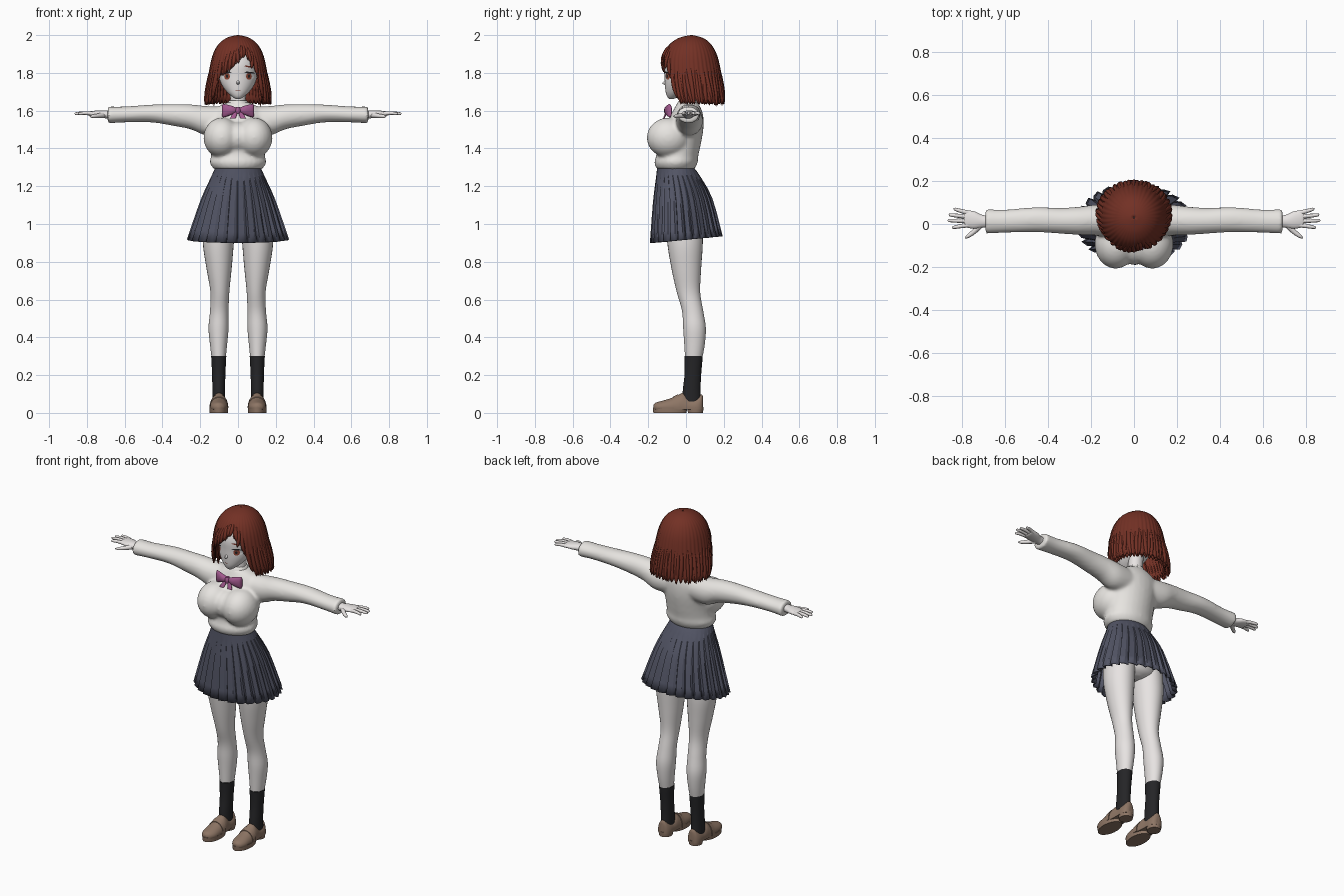
import bpy, bmesh, math, random
from mathutils import Matrix
from mathutils.bvhtree import BVHTree

random.seed(4)
cube = bpy.data.objects.get("Cube")
if cube:
    bpy.data.objects.remove(cube)


def material(name, r, g, b):
    m = bpy.data.materials.new(name)
    m.use_nodes = True
    m.diffuse_color = (r, g, b, 1)
    m.node_tree.nodes["Principled BSDF"].inputs["Base Color"].default_value = (r, g, b, 1)
    return m


SKIN = material("skin", .80, .77, .76)
KNIT = material("cream knit", .80, .78, .75)
HAIR = material("auburn hair", .17, .03, .018)
CLOTH = material("slate cloth", .085, .09, .13)
BLACK = material("black", .018, .018, .02)
LEATHER = material("tan leather", .27, .18, .13)
RIBBON = material("mauve ribbon", .36, .10, .27)
IRIS = material("red brown iris", .30, .07, .04)
WHITE = material("eye white", .85, .85, .85)


def smooth(rows, steps=4):
    """Catmull-Rom interpolation of a list of tuples."""
    out = []
    for i in range(len(rows) - 1):
        quad = [rows[max(i - 1, 0)], rows[i], rows[i + 1], rows[min(i + 2, len(rows) - 1)]]
        for k in range(steps):
            t = k / steps
            out.append(tuple(b + .5 * t * (c - a + t * (2*a - 5*b + 4*c - d + t * (3*(b - c) + d - a)))
                             for a, b, c, d in zip(*quad)))
    return out + [rows[-1]]


def lookup(table, key):
    """Linear interpolation of a table whose first column ascends."""
    for lo, hi in zip(table, table[1:]):
        if key <= hi[0]:
            t = max(0, (key - lo[0]) / (hi[0] - lo[0]))
            return [a + t * (b - a) for a, b in zip(lo[1:], hi[1:])]
    return list(table[-1][1:])


def add_loft(bm, rings, axis="z", s=1, n=28, floor=None, steps=4):
    """Rings are (position on axis, centre u, centre v, radius u, radius v)."""
    loops = []
    for t, u, v, a, b in smooth(rings, steps):
        loop = []
        for k in range(n):
            w = math.tau * k / n
            p, q = u + a * math.cos(w), v + b * math.sin(w)
            x, y, z = {"z": (p, q, t), "x": (t, p, q), "y": (p, t, q)}[axis]
            loop.append(bm.verts.new((x * s, y, z if floor is None else max(z, floor))))
        loops.append(loop)
    for a, b in zip(loops, loops[1:]):
        for k in range(n):
            bm.faces.new((a[k], a[k - 1], b[k - 1], b[k]))
    bm.faces.new(loops[0])
    bm.faces.new(loops[-1])


def finish(name, bm, mat, angle=45):
    bmesh.ops.recalc_face_normals(bm, faces=bm.faces)
    mesh = bpy.data.meshes.new(name)
    bm.to_mesh(mesh)
    bm.free()
    mesh.materials.append(mat)
    mesh.shade_smooth()
    mesh.set_sharp_from_angle(angle=math.radians(angle))
    ob = bpy.data.objects.new(name, mesh)
    bpy.context.collection.objects.link(ob)
    return ob


def loft(name, rings, mat, **kw):
    bm = bmesh.new()
    add_loft(bm, rings, **kw)
    return finish(name, bm, mat)


def tubes(name, paths, mat):
    """Tapered tubes through (x, y, z, radius) points."""
    cu = bpy.data.curves.new(name, "CURVE")
    cu.dimensions, cu.bevel_depth, cu.bevel_resolution, cu.use_fill_caps = "3D", 1, 2, True
    for path in paths:
        pts = smooth(path, 3)
        sp = cu.splines.new("POLY")
        sp.points.add(len(pts) - 1)
        for p, (x, y, z, r) in zip(sp.points, pts):
            p.co, p.radius = (x, y, z, 1), r
        sp.use_smooth = True
    cu.materials.append(mat)
    ob = bpy.data.objects.new(name, cu)
    bpy.context.collection.objects.link(ob)


def body(rows):
    """Turn (z, half width, front y, back y) rows into loft rings."""
    return [(z, 0, (f + b) / 2, rx, (b - f) / 2) for z, rx, f, b in rows]


# Sweater: torso, bust and sleeves fused into one soft surface
bm = bmesh.new()
add_loft(bm, body([(1.29, .128, -.155, .045), (1.325, .15, -.168, .062), (1.36, .143, -.158, .065),
                   (1.42, .142, -.15, .078), (1.5, .148, -.125, .092), (1.57, .15, -.085, .092),
                   (1.615, .115, -.06, .078), (1.645, .055, -.045, .06)]))
for s in (1, -1):
    add_loft(bm, [(.07, .012, 1.545, .07, .075), (.17, .018, 1.547, .072, .078), (.25, .015, 1.567, .066, .066),
                  (.34, .015, 1.577, .06, .058), (.46, .02, 1.585, .058, .047), (.6, .013, 1.58, .054, .042),
                  (.69, .012, 1.577, .058, .045)], axis="x", s=s)
for x, y, rx, ry, rz in ((.085, -.093, .098, .115, .106), (-.085, -.093, .098, .115, .106),
                         (0, -.09, .08, .1, .085)):
    bmesh.ops.create_uvsphere(bm, u_segments=24, v_segments=16, radius=1,
                              matrix=Matrix.Translation((x, y, 1.457)) @ Matrix.Diagonal((rx, ry, rz, 1)))
sweater = finish("sweater", bm, KNIT)
mod = sweater.modifiers.new("fuse", "REMESH")
mod.mode, mod.voxel_size, mod.use_smooth_shade = "VOXEL", .009, True
mod = sweater.modifiers.new("soften", "SMOOTH")
mod.factor, mod.iterations = .5, 8
loft("collar", body([(1.615, .062, -.06, .066), (1.65, .05, -.04, .058), (1.655, .044, -.034, .052)]), KNIT)

# Pleated skirt
skirt_rows = smooth([(1.305, .118, -.152, .036, 0), (1.255, .138, -.157, .07, .006),
                     (1.12, .192, -.17, .135, .03), (.90, .258, -.182, .185, .05)], 3)
bm, loops, PLEATS = bmesh.new(), [], 28
for z, rx, f, b, depth in skirt_rows:
    loop = []
    for j in range(PLEATS):
        for frac, off in ((0, 1), (.6, .3), (.88, -1)):
            w = math.tau * (j + frac) / PLEATS
            r = 1 + depth * off
            lift = .035 * (1 - math.cos(w)) / 2 * (1.305 - z) / .4
            loop.append(bm.verts.new((rx * r * math.sin(w),
                                      (f + b) / 2 - (b - f) / 2 * r * math.cos(w), z + lift)))
    loops.append(loop)
for a, b in zip(loops, loops[1:]):
    for k in range(len(a)):
        bm.faces.new((a[k], a[k - 1], b[k - 1], b[k]))
skirt = finish("skirt", bm, CLOTH, 20)
mod = skirt.modifiers.new("thickness", "SOLIDIFY")
mod.thickness, mod.offset = .006, -1

# Hips, legs, socks, shoes and hands
loft("hips", body([(.95, .03, -.03, .05), (.98, .12, -.08, .09), (1.06, .165, -.11, .1),
                   (1.16, .15, -.12, .08), (1.28, .11, -.14, .03)]), SKIN)
for s, side in ((1, "left"), (-1, "right")):
    loft(side + "_leg", [(.28, .102, .04, .036, .044), (.36, .103, .045, .045, .054), (.45, .103, .045, .053, .06),
                         (.54, .099, .035, .049, .056), (.64, .096, .013, .05, .062), (.76, .1, .002, .066, .078),
                         (.9, .104, -.005, .082, .094), (1.05, .095, -.01, .085, .098)], SKIN, s=s)
    loft(side + "_sock", [(.06, .102, .03, .034, .05), (.12, .102, .03, .034, .047), (.2, .102, .036, .035, .044),
                          (.28, .102, .04, .039, .047), (.3, .102, .04, .04, .048)], BLACK, s=s)
    loft(side + "_shoe", [(-.172, .103, .03, .012, .012), (-.16, .103, .03, .03, .024), (-.13, .102, .03, .044, .033),
                          (-.085, .101, .03, .048, .046), (-.045, .101, .03, .046, .062), (-.015, .101, .03, .043, .076),
                          (.02, .101, .03, .041, .052), (.06, .101, .03, .04, .058), (.082, .101, .03, .03, .068),
                          (.09, .101, .03, .015, .055)], LEATHER, axis="y", s=s, floor=.018)
    loft(side + "_shoe_strap", [(-.07, .101, .03, .05, .055), (-.04, .101, .03, .0495, .069)],
         LEATHER, axis="y", s=s, floor=.02)
    loft(side + "_shoe_sole", [(0, .102, -.085, .048, .088), (.028, .102, -.085, .05, .091)], LEATHER, s=s)
    loft(side + "_shoe_heel", [(0, .101, .05, .037, .04), (.03, .101, .05, .041, .043)], LEATHER, s=s)
    loft(side + "_palm", [(.66, .012, 1.578, .03, .026), (.70, .012, 1.58, .029, .021), (.74, .018, 1.583, .04, .018),
                          (.78, .024, 1.584, .04, .013), (.79, .024, 1.584, .034, .008)], SKIN, axis="x", s=s)
    fingers = [[(s * .77, .024 + a, 1.584, .011), (s * (tip + .77) / 2, .024 + (a + b) / 2, 1.587, .0095),
                (s * (tip - .006), .024 + b, 1.584, .007), (s * tip, .024 + b, 1.583, .001)]
               for a, b, tip in ((-.029, -.04, .845), (-.01, -.008, .865), (.01, .018, .86), (.028, .045, .838))]
    fingers.append([(s * .71, 0, 1.577, .016), (s * .74, -.033, 1.573, .012),
                    (s * .77, -.056, 1.57, .009), (s * .785, -.066, 1.57, .002)])
    tubes(side + "_fingers", fingers, SKIN)
    # Ribbon bow
    loft(side + "_bow_loop", [(.004, -.094, 1.602, .012, .012), (.035, -.098, 1.602, .017, .024),
                              (.075, -.088, 1.6, .014, .035), (.084, -.084, 1.6, .008, .03)], RIBBON, axis="x", s=s)
    loft(side + "_bow_tail", [(1.6, .006, -.098, .008, .006), (1.58, .018, -.108, .013, .005),
                              (1.558, .028, -.118, .015, .004)], RIBBON, s=s)
loft("bow_knot", [(1.584, 0, -.102, .011, .011), (1.602, 0, -.102, .014, .015), (1.62, 0, -.1, .011, .011)], RIBBON)

# Head and neck
loft("neck", body([(1.6, .046, -.035, .055), (1.66, .041, -.028, .052), (1.74, .043, -.025, .06)]), SKIN)
bm = bmesh.new()
add_loft(bm, body([(1.662, .012, -.088, -.066), (1.675, .032, -.1, -.035), (1.7, .06, -.108, .01),
                   (1.74, .088, -.112, .06), (1.785, .102, -.113, .1), (1.85, .108, -.113, .12),
                   (1.92, .092, -.085, .115), (1.965, .05, -.03, .08)]), n=40)
face = BVHTree.FromBMesh(bm)
finish("head", bm, SKIN)
loft("nose", [(-.095, 0, 1.752, .013, .02), (-.115, 0, 1.748, .007, .01), (-.126, 0, 1.745, .002, .002)],
     SKIN, axis="y", n=16)


def decal(name, cx, cz, w, h, mat, off, tilt=0, n=20):
    """Thin ellipse laid on the face."""
    bm = bmesh.new()

    def point(x, z):
        hit = face.ray_cast((x, -1, z), (0, 1, 0))[0]
        return bm.verts.new((x, (hit.y if hit else -.05) - off, z))
    mid = point(cx, cz)
    rim = [point(cx + w * math.cos(math.tau * k / n),
                 cz + h * math.sin(math.tau * k / n) + tilt * w * math.cos(math.tau * k / n)) for k in range(n)]
    for k in range(n):
        bm.faces.new((mid, rim[k - 1], rim[k]))
    finish(name, bm, mat)


for s, side in ((1, "left"), (-1, "right")):
    decal(side + "_eye_white", s * .06, 1.782, .025, .019, WHITE, .002)
    decal(side + "_iris", s * .058, 1.782, .015, .018, IRIS, .004)
    decal(side + "_pupil", s * .058, 1.783, .006, .009, BLACK, .006)
    decal(side + "_lash", s * .062, 1.801, .027, .0045, BLACK, .006, -.1 * s)
    decal(side + "_brow", s * .058, 1.833, .024, .004, HAIR, .003, -.15 * s)
decal("mouth", 0, 1.708, .012, .0022, HAIR, .002)

# Hair: clumped shell with a swept fringe, an inner layer and loose locks
SHAPE = smooth([(1.60, .178, -.08, .203), (1.66, .174, -.1, .202), (1.72, .167, -.118, .196), (1.78, .157, -.128, .188),
                (1.84, .147, -.13, .178), (1.9, .132, -.118, .162), (1.95, .105, -.088, .134),
                (1.98, .07, -.048, .1), (1.993, .04, -.012, .066), (2.0, .004, .026, .034)])
HEM = [(-180, 1.635), (-58, 1.635), (-47, 1.68), (-41, 1.765), (-15, 1.82), (13, 1.89),
       (30, 1.855), (42, 1.785), (49, 1.67), (58, 1.635), (180, 1.635)]


def hair_point(phi, z, scale):
    rx, f, b = lookup(SHAPE, z)
    return (scale * rx * math.sin(phi), (f + b) / 2 - scale * (b - f) / 2 * math.cos(phi), z)


def hair_shell(name, size, gap, n=160, levels=18):
    bm, cols = bmesh.new(), []
    for k in range(n):
        phi = math.tau * k / n - math.pi
        clump = abs(math.sin(20 * phi))
        end = lookup(HEM, math.degrees(phi))[0] + .025 * (1 - clump)
        col = []
        for i in range(levels + 1):
            t = i / levels
            col.append(bm.verts.new(hair_point(phi, 2 - (2 - end) * t ** 1.7, size * (1 + .04 * t * (clump - .6)))))
        cols.append(col)
    for k in range(n):
        if abs(360 * (k - .5) / n - 180) >= gap:
            for i in range(levels):
                bm.faces.new((cols[k - 1][i], cols[k][i], cols[k][i + 1], cols[k - 1][i + 1]))
    bmesh.ops.delete(bm, geom=[v for v in bm.verts if not v.link_faces], context="VERTS")
    mod = finish(name, bm, HAIR, 60).modifiers.new("thickness", "SOLIDIFY")
    mod.thickness, mod.offset = .008, -1


hair_shell("hair", 1, 0)
hair_shell("hair_under_layer", .86, 58)
locks = []
for k in range(44):
    deg = -178 + k * 8.1 + random.uniform(-2, 2)
    end = lookup(HEM, deg)[0] - random.uniform(0, .012)
    sway = random.uniform(-.08, .08)
    locks.append([hair_point(math.radians(deg) + sway * t * t, end + .2 * (1 - t) * (2 - end) / .37,
                             .96 + .03 * t) + (r,)
                  for t, r in ((0, .004), (.3, .01), (.65, .011), (.88, .007), (1, .0008))])
tubes("hair_locks", locks, HAIR)
